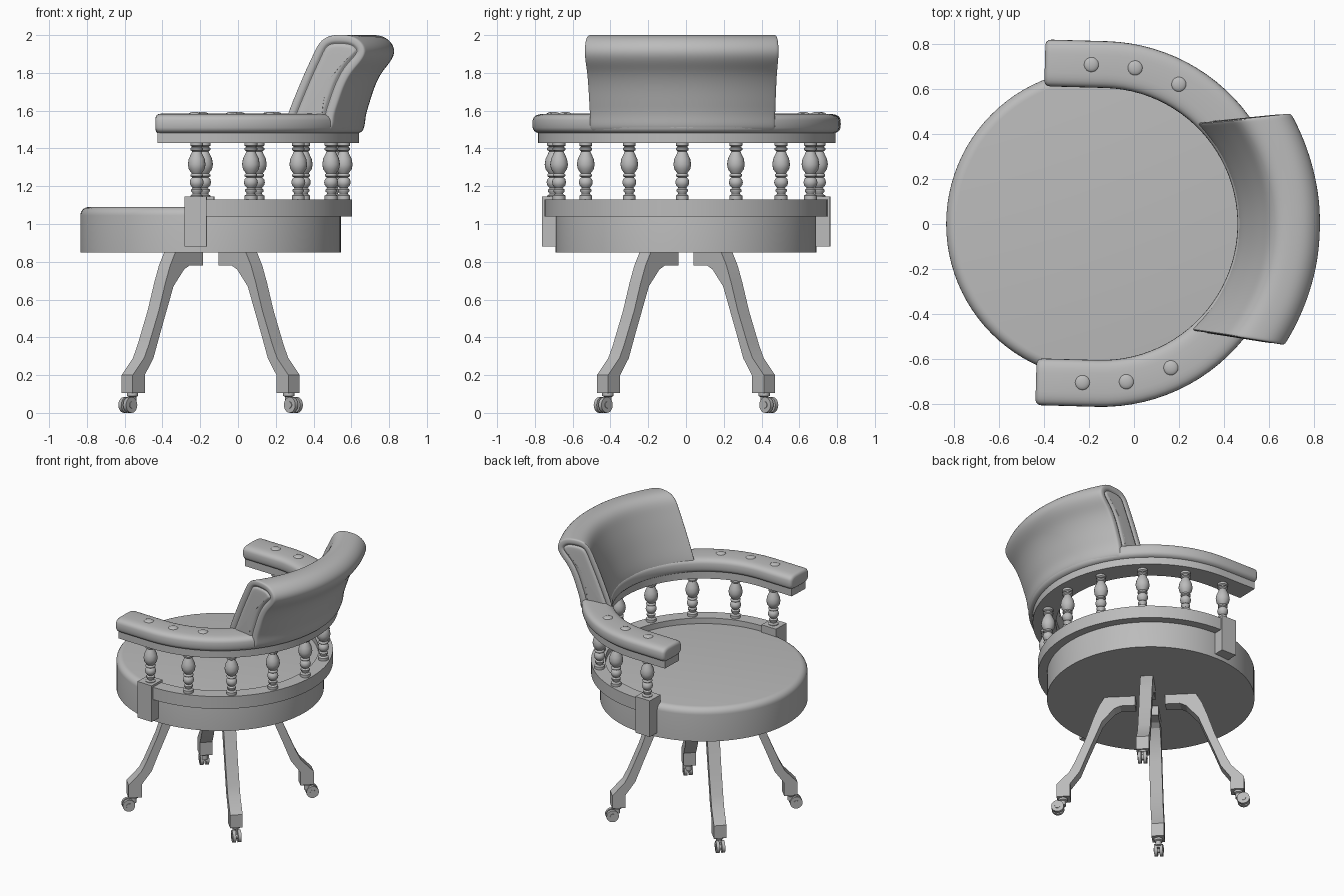
import bpy, bmesh, math
from mathutils import Vector, Matrix

if "Cube" in bpy.data.objects:
    bpy.data.objects.remove(bpy.data.objects["Cube"])

grey = bpy.data.materials.new("plain_grey")
grey.use_nodes = True
grey.diffuse_color = (0.5, 0.5, 0.5, 1)
grey.node_tree.nodes["Principled BSDF"].inputs["Base Color"].default_value = (0.5, 0.5, 0.5, 1)

CENTRE = Vector((-0.145, 0, 0))
TWIST = math.radians(-1.6)   # the upper frame is turned slightly on the seat
POST_R = 0.705


def finish(name, bm, twist=0.0, angle=35, subsurf=0):
    """Turn a bmesh into a named, shaded object around the chair's centre."""
    bmesh.ops.recalc_face_normals(bm, faces=bm.faces)
    mesh = bpy.data.meshes.new(name)
    bm.to_mesh(mesh)
    bm.free()
    mesh.materials.append(grey)
    ob = bpy.data.objects.new(name, mesh)
    ob.location = CENTRE
    ob.rotation_euler.z = twist
    bpy.context.collection.objects.link(ob)
    bpy.ops.object.select_all(action='DESELECT')
    ob.select_set(True)
    bpy.context.view_layer.objects.active = ob
    bpy.ops.object.shade_smooth_by_angle(angle=math.radians(angle))
    if subsurf:
        mod = ob.modifiers.new("Smooth", 'SUBSURF')
        mod.levels = mod.render_levels = subsurf
    return ob


def loft(bm, rings, caps=True):
    """Skin a row of closed rings of points; returns the two cap faces."""
    rows = [[bm.verts.new(p) for p in ring] for ring in rings]
    n = len(rows[0])
    for a, b in zip(rows, rows[1:]):
        for i in range(n):
            j = (i + 1) % n
            bm.faces.new((a[i], a[j], b[j], b[i]))
    return [bm.faces.new(rows[0]), bm.faces.new(rows[-1])] if caps else []


def lathe(bm, profile, sides, at=(0, 0)):
    """Stack circles from (radius, height) pairs."""
    loft(bm, [[(at[0] + r * math.cos(2 * math.pi * k / sides),
                at[1] + r * math.sin(2 * math.pi * k / sides), z)
               for k in range(sides)] for r, z in profile])


def polar(r, deg):
    return r * math.cos(math.radians(deg)), r * math.sin(math.radians(deg))


def arm_path(tail, steps=48):
    """Half circle with straight tails: (tail shift along x, angle)."""
    arc = [(0, -90 + 180 * k / steps) for k in range(steps + 1)]
    return [(-tail, -90)] + arc + [(-tail, 90)] if tail else arc


def sweep(path, section):
    rings = []
    for shift, deg in path:
        ring = []
        for r, z in section:
            x, y = polar(r, deg)
            ring.append((x + shift, y, z))
        rings.append(ring)
    return rings


# Round seat with a softened upper edge
bm = bmesh.new()
edge = [(0.645 + 0.045 * math.cos(a), 1.045 + 0.045 * math.sin(a))
        for a in [math.pi / 2 * k / 6 for k in range(7)]]
lathe(bm, [(0.69, 0.85)] + edge, 96)
finish("seat", bm)

# Lower rail round the back of the seat
bm = bmesh.new()
loft(bm, sweep(arm_path(0.03), [(0.655, 1.04), (0.75, 1.04), (0.75, 1.13), (0.655, 1.13)]))
finish("lower_rail", bm, TWIST)

# Upper wooden rail under the arm pad
bm = bmesh.new()
loft(bm, sweep(arm_path(0.26), [(0.63, 1.43), (0.785, 1.43), (0.785, 1.49), (0.63, 1.49)]))
finish("upper_rail", bm, TWIST)

# Padded arm, rounded in section and at both ends
def pad_section(scale):
    pts = []
    for k in range(32):
        c, s = math.cos(math.pi * k / 16), math.sin(math.pi * k / 16)
        pts.append((0.709 + (0.104 - scale) * math.copysign(abs(c) ** 0.55, c),
                    1.53 + (0.054 - scale) * math.copysign(abs(s) ** 0.6, s)))
    return pts


bm = bmesh.new()
ends = [(0.271, 0.022), (0.267, 0.01), (0.258, 0.003), (0.245, 0)]
rings = [sweep([(-t, -90)], pad_section(s))[0] for t, s in ends]
rings += sweep(arm_path(0), pad_section(0))
rings += [sweep([(-t, 90)], pad_section(s))[0] for t, s in reversed(ends)]
loft(bm, rings)
finish("arm_pad", bm, TWIST, 50)

# Domed buttons on the arms
bm = bmesh.new()
for deg in (62.6, 79.4, 95.2):
    for side in (-1, 1):
        x, y = polar(0.71, deg * side)
        bmesh.ops.create_uvsphere(bm, u_segments=20, v_segments=10, radius=0.034,
                                  matrix=Matrix.Translation((x, y, 1.58)) @ Matrix.Diagonal((1, 1, 0.4, 1)))
finish("arm_buttons", bm, TWIST)

# Turned spindles
turning = [(0.034, 1.12), (0.034, 1.15), (0.022, 1.158), (0.022, 1.165), (0.03, 1.172), (0.03, 1.182),
           (0.02, 1.19), (0.033, 1.205), (0.037, 1.22), (0.033, 1.237), (0.023, 1.247), (0.033, 1.253),
           (0.033, 1.262), (0.026, 1.268), (0.042, 1.29), (0.047, 1.315), (0.042, 1.345), (0.03, 1.37),
           (0.024, 1.385), (0.034, 1.392), (0.034, 1.402), (0.024, 1.408), (0.034, 1.415), (0.034, 1.435)]
bm = bmesh.new()
for k in range(-4, 5):
    lathe(bm, turning, 20, polar(POST_R, 23.6 * k))
finish("spindles", bm, TWIST, 50)

# Square posts at the front ends of the lower rail
bm = bmesh.new()
for side in (-1, 1):
    x, y = polar(POST_R, 94.4 * side)
    bmesh.ops.create_cube(bm, size=1, matrix=Matrix.Translation((x - 0.005, y, 1.0125))
                          @ Matrix.Diagonal((0.118, 0.12, 0.265, 1)))
finish("front_posts", bm, TWIST)

# Curved backrest with a rolled top; its ends carry a sunk seam
profile = [(0.61, 1.47), (0.612, 1.56), (0.65, 1.68), (0.69, 1.8), (0.73, 1.9), (0.755, 1.965),
           (0.8, 2.0), (0.86, 2.003), (0.925, 1.995), (0.972, 1.95), (0.98, 1.9), (0.95, 1.85),
           (0.905, 1.8), (0.868, 1.72), (0.845, 1.64), (0.822, 1.57), (0.822, 1.51), (0.79, 1.475), (0.7, 1.47)]
bm = bmesh.new()
rings = []
for u in (-1, -0.97, -0.85, -0.65, -0.4, -0.15, 0.15, 0.4, 0.65, 0.85, 0.97, 1):
    ring = []
    for r, z in profile:
        y = u * (0.455 + 0.15 * (r - 0.6))
        ring.append((math.sqrt(r * r - y * y), y, z))
    rings.append(ring)
caps = loft(bm, rings)
bmesh.ops.recalc_face_normals(bm, faces=bm.faces)
for thickness, depth in ((0.012, 0.004), (0.026, 0), (0.008, -0.014), (0.01, 0.014), (0.015, 0.002)):
    bmesh.ops.inset_individual(bm, faces=caps, thickness=thickness, depth=depth)
finish("backrest", bm, TWIST, 80, 2)

# Four splayed legs, each with a small caster
leg = [(0.1, 0.86), (0.3, 0.86), (0.345, 0.78), (0.38, 0.69), (0.43, 0.54), (0.505, 0.36), (0.54, 0.29),
       (0.625, 0.2), (0.625, 0.105), (0.535, 0.105), (0.535, 0.2), (0.47, 0.29), (0.42, 0.42),
       (0.36, 0.57), (0.32, 0.67), (0.24, 0.76), (0.2, 0.78), (0.1, 0.78)]
for k, name in enumerate(("back_left", "front_left", "front_right", "back_right")):
    turn = math.radians(45 + 90 * k)
    bm = bmesh.new()
    loft(bm, [[(d, t, z) for d, z in leg] for t in (-0.042, 0.042)])
    finish(name + "_leg", bm, turn, 20)

    bm = bmesh.new()
    lathe(bm, [(0.02, 0.055), (0.02, 0.085), (0.03, 0.09), (0.03, 0.106)], 16, (0.585, 0))
    for t in (-0.018, 0.018):   # twin wheels
        bmesh.ops.create_cone(bm, cap_ends=True, segments=20, radius1=0.042, radius2=0.042, depth=0.022,
                              matrix=Matrix.Translation((0.62, t, 0.042)) @ Matrix.Rotation(math.pi / 2, 4, 'X'))
    bmesh.ops.create_cone(bm, cap_ends=True, segments=12, radius1=0.018, radius2=0.018, depth=0.066,
                          matrix=Matrix.Translation((0.62, 0, 0.042)) @ Matrix.Rotation(math.pi / 2, 4, 'X'))
    bmesh.ops.create_cube(bm, size=1, matrix=Matrix.Translation((0.602, 0, 0.06))
                          @ Matrix.Diagonal((0.05, 0.016, 0.035, 1)))
    finish(name + "_caster", bm, turn)
